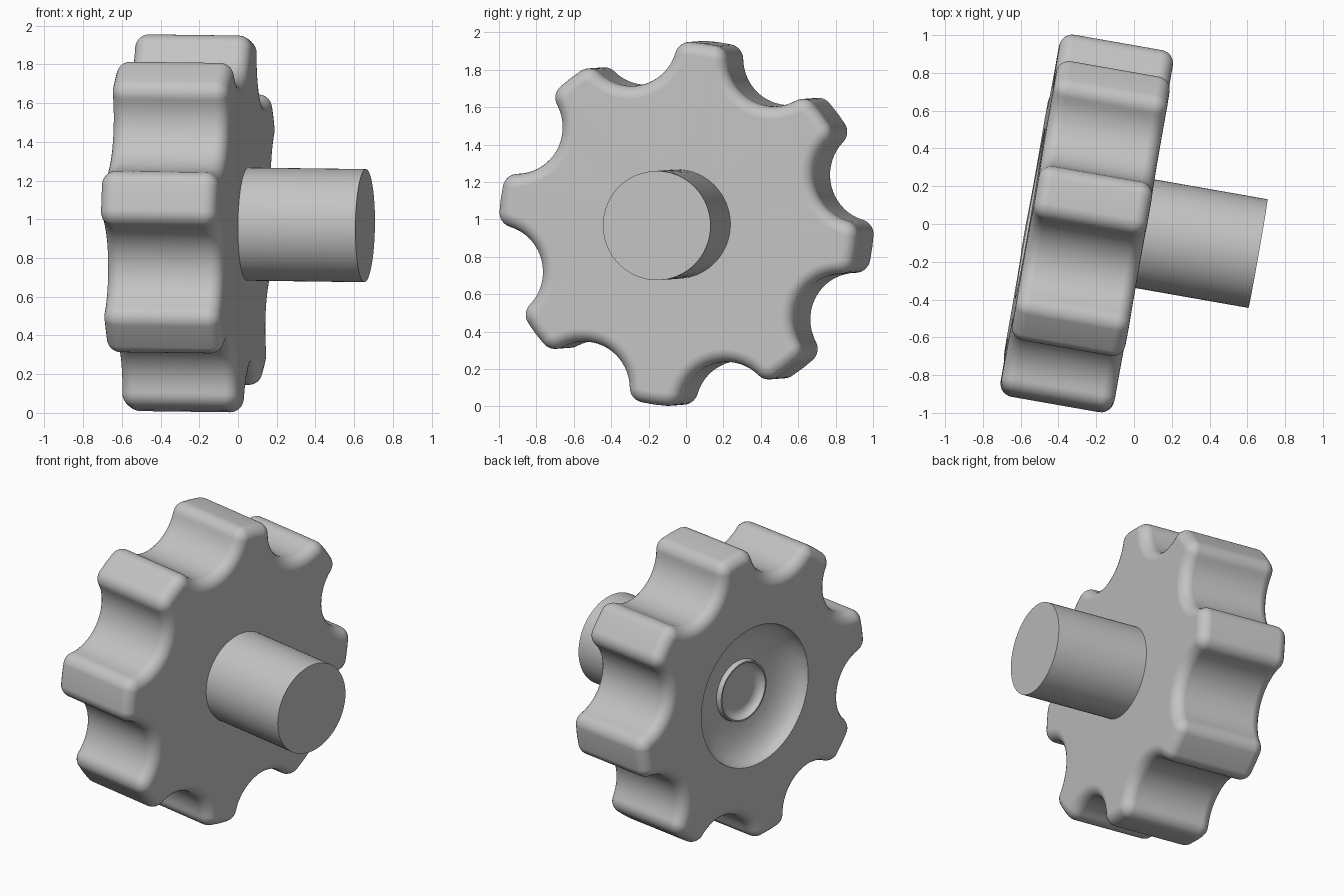
import bpy
import bmesh
from math import sin, cos, pi, acos, atan2, radians
from mathutils import Matrix, Vector

cube = bpy.data.objects.get("Cube")
if cube:
    bpy.data.objects.remove(cube, do_unlink=True)

LOBES = 8
OUTER, CORNER = 0.975, 0.08          # lobe tip radius, tip corner radius
SCALLOP, SCALLOP_AT = 0.25, 1.02     # radius and distance of the finger scallops
THICK, ROUND = 0.61, 0.07
STEP = 2 * pi / LOBES
TIP_ANGLE = radians(-8)

grey = bpy.data.materials.new("plain_grey")
grey.use_nodes = True
grey.diffuse_color = (0.55, 0.55, 0.55, 1)
grey.node_tree.nodes["Principled BSDF"].inputs["Base Color"].default_value = grey.diffuse_color

# Tilted frame: local z runs along the shaft
axis = Vector((0.985, -0.173, -0.013)).normalized()
side = Vector((0.173, 0.985, 0)).normalized()
up = axis.cross(side).normalized()
side = up.cross(axis)
frame = Matrix((side, up, axis)).transposed().to_4x4()
frame.translation = (0.05, -0.05, 0.975)


def arc(cx, cy, r, a, b, n):
    return [Vector((cx + r * cos(a + (b - a) * i / n), cy + r * sin(a + (b - a) * i / n)))
            for i in range(n + 1)]


def outline(inset):
    """Scalloped wheel outline, moved inwards by inset."""
    reach = OUTER - CORNER
    gap = SCALLOP + CORNER
    th = acos((reach ** 2 + SCALLOP_AT ** 2 - gap ** 2) / (2 * reach * SCALLOP_AT))
    fx, fy = reach * cos(th), reach * sin(th)
    toward = atan2(fy, fx - SCALLOP_AT)
    # half scallop, tip corner, middle of tip
    half = arc(SCALLOP_AT, 0, SCALLOP + inset, pi, toward, 9)
    half += arc(fx, fy, CORNER - inset, toward - pi, th, 8)[1:]
    mid = STEP / 2
    half.append(Vector((cos(mid), sin(mid))) * (OUTER - inset))
    whole = [Vector((p.x, -p.y)) for p in reversed(half[1:])] + half[:-1]
    pts = []
    for k in range(LOBES):
        turn = Matrix.Rotation(TIP_ANGLE + STEP * (k + 0.5), 2)
        pts += [turn @ p for p in whole]
    return pts


def finish(bm, name):
    bmesh.ops.recalc_face_normals(bm, faces=bm.faces)
    mesh = bpy.data.meshes.new(name)
    bm.to_mesh(mesh)
    bm.free()
    mesh.materials.append(grey)
    ob = bpy.data.objects.new(name, mesh)
    bpy.context.collection.objects.link(ob)
    ob.matrix_world = frame
    bpy.ops.object.select_all(action='DESELECT')
    ob.select_set(True)
    bpy.context.view_layer.objects.active = ob
    bpy.ops.object.shade_smooth_by_angle(angle=radians(35))
    weighted = ob.modifiers.new("clean_shading", 'WEIGHTED_NORMAL')
    weighted.keep_sharp = True
    return ob


def loft(name, rings):
    """Skin rings of (points, height) and cap both ends."""
    bm = bmesh.new()
    loops = [[bm.verts.new((p.x, p.y, z)) for p in pts] for pts, z in rings]
    for a, b in zip(loops, loops[1:]):
        for i in range(len(a)):
            j = (i + 1) % len(a)
            bm.faces.new((a[i], a[j], b[j], b[i]))
    bm.faces.new(loops[0])
    bm.faces.new(loops[-1])
    return finish(bm, name)


# Wheel: front face, rounded rim, back face, then the dished recess
directions = [p.normalized() for p in outline(0)]


def circle(r):
    return [d * r for d in directions]


rings = [(circle(0.2), 0)]
steps = 6
quarter = [pi / 2 * i / steps for i in range(steps + 1)]
for t in quarter:
    rings.append((outline(ROUND * (1 - sin(t))), -ROUND * (1 - cos(t))))
for t in quarter:
    rings.append((outline(ROUND * (1 - cos(t))), -THICK + ROUND * (1 - sin(t))))
for t in quarter:
    rings.append((circle(0.46 - 0.24 * (1 - cos(t))), -THICK + 0.13 * sin(t)))
# Central boss with its own small hollow
rings.append((circle(0.2), -THICK + 0.13))
rings.append((circle(0.195), -THICK + 0.095))
for t in quarter:
    rings.append((circle(0.185 - 0.055 * (1 - cos(t))), -THICK + 0.095 + 0.045 * sin(t)))
loft("lobed_wheel", rings)

# Shaft
bm = bmesh.new()
bmesh.ops.create_cone(bm, cap_ends=True, segments=64, radius1=0.292, radius2=0.292, depth=0.72,
                      matrix=Matrix.Translation((0, 0, 0.616 - 0.36)))
finish(bm, "shaft")
